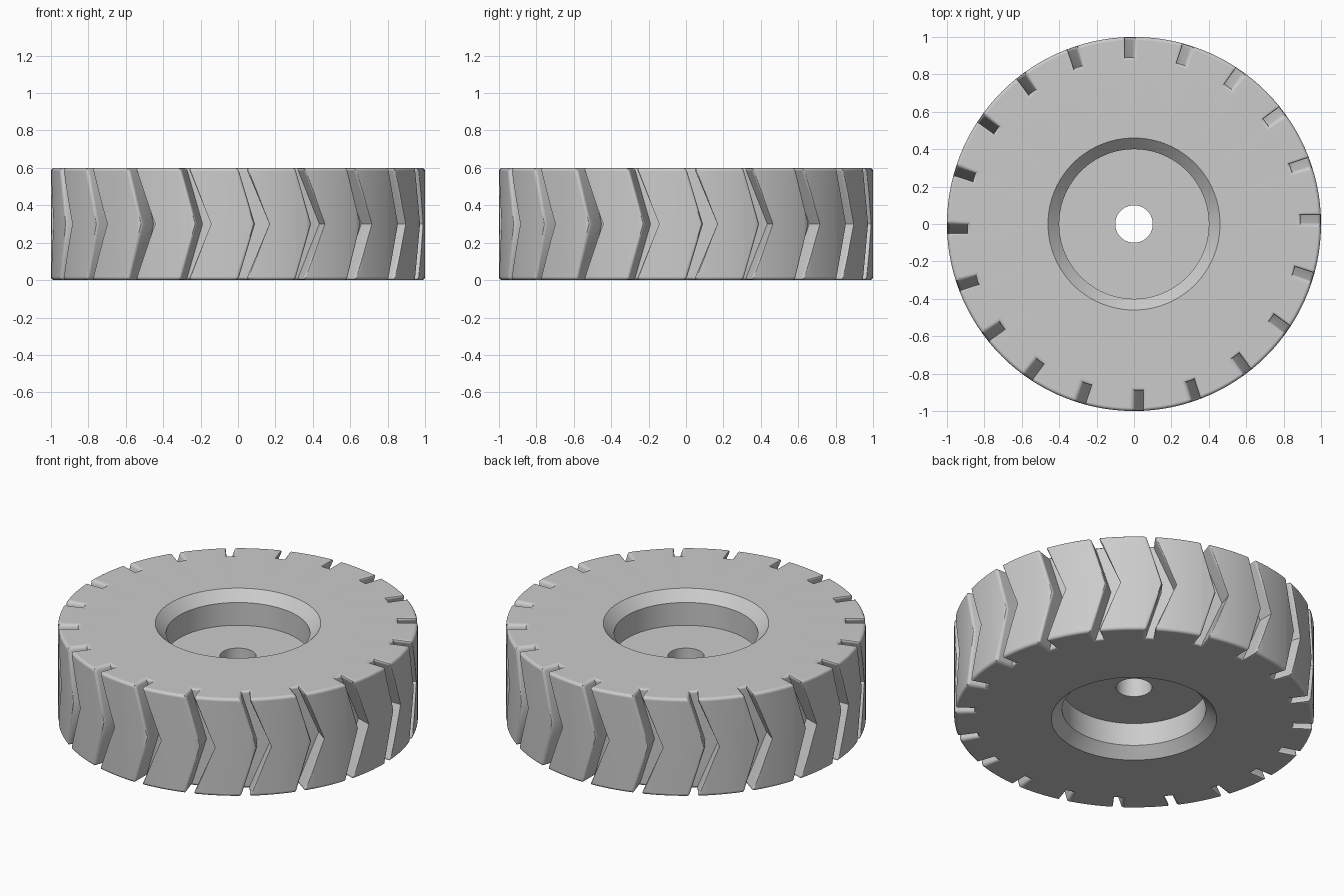
import bpy, bmesh, math
from mathutils import Matrix, Vector

old = bpy.data.objects.get("Cube")
if old:
    bpy.data.objects.remove(old, do_unlink=True)

HEIGHT, MID = 0.6, 0.3
ROUND = 0.018      # edge rounding
FLOOR = 0.89       # radius of the groove floor
GROOVES = 20
SEGMENTS = 120

mat = bpy.data.materials.new("plain_grey")
mat.use_nodes = True
grey = (0.6, 0.6, 0.6, 1)
mat.diffuse_color = grey
mat.node_tree.nodes["Principled BSDF"].inputs["Base Color"].default_value = grey


def make_object(name, bm):
    bmesh.ops.recalc_face_normals(bm, faces=bm.faces)
    mesh = bpy.data.meshes.new(name)
    bm.to_mesh(mesh)
    bm.free()
    mesh.materials.append(mat)
    obj = bpy.data.objects.new(name, mesh)
    bpy.context.collection.objects.link(obj)
    return obj


def lathe(name, profile):
    """Turn a closed (radius, z) profile around the z axis."""
    bm = bmesh.new()
    rings = []
    for i in range(SEGMENTS):
        a = 2 * math.pi * i / SEGMENTS
        rings.append([bm.verts.new((r * math.cos(a), r * math.sin(a), z)) for r, z in profile])
    n = len(profile)
    for i in range(SEGMENTS):
        a, b = rings[i], rings[(i + 1) % SEGMENTS]
        for j in range(n):
            k = (j + 1) % n
            bm.faces.new((a[j], b[j], b[k], a[k]))
    return make_object(name, bm)


def flare(depth):
    """Extra half-width of a rounded edge at a depth below the surface."""
    d = min(max(depth, 0), ROUND)
    return ROUND - math.sqrt(ROUND ** 2 - (ROUND - d) ** 2)


# Wheel body: axle hole, hub disc, chamfered rim and rounded tread edge
upper = [(0.1, 0.4), (0.4, 0.4), (0.4, HEIGHT - 0.06), (0.46, HEIGHT)]
for s in range(5):
    a = math.pi / 2 * (1 - s / 4)
    upper.append((1 - ROUND + ROUND * math.cos(a), HEIGHT - ROUND + ROUND * math.sin(a)))
lower = [(r, HEIGHT - z) for r, z in reversed(upper)]
wheel = lathe("wheel", upper + lower)

# Chevron groove cutters with flared, rounded lips
depths = [0.11, ROUND, ROUND * 0.55, ROUND * 0.2, 0, -0.05]
steps = [-0.04, 0, ROUND * 0.2, ROUND * 0.55, ROUND, MID]
rows = steps + [HEIGHT - z for z in reversed(steps[:-1])]


def groove_point(layer, z, side):
    end = flare(min(z, HEIGHT - z))
    t = 1 - abs(z - MID) / MID
    lip = max(end, flare(depths[layer]))
    x = 0.043 + 0.125 * t + lip if side else 0.09 * t - lip
    y = -FLOOR + end if layer == 0 else -1 + depths[layer]
    return Vector((x, y, z))


bm = bmesh.new()
L, R = len(depths), len(rows)
for g in range(GROOVES):
    turn = Matrix.Rotation(2 * math.pi * g / GROOVES, 3, "Z")
    v = [[[bm.verts.new(turn @ groove_point(l, z, s)) for s in (0, 1)] for z in rows]
         for l in range(L)]
    for l in range(L - 1):
        for s in (0, 1):          # side walls
            for r in range(R - 1):
                bm.faces.new((v[l][r][s], v[l + 1][r][s], v[l + 1][r + 1][s], v[l][r + 1][s]))
        for r in (0, R - 1):      # end caps
            bm.faces.new((v[l][r][0], v[l + 1][r][0], v[l + 1][r][1], v[l][r][1]))
    for l in (0, L - 1):          # floor and outer cap
        for r in range(R - 1):
            bm.faces.new((v[l][r][0], v[l][r][1], v[l][r + 1][1], v[l][r + 1][0]))
bmesh.ops.triangulate(bm, faces=bm.faces)
cutter = make_object("groove_cutter", bm)
cutter.hide_render = True

# Cut the tread
cut = wheel.modifiers.new("grooves", "BOOLEAN")
cut.operation = "DIFFERENCE"
cut.solver = "EXACT"
cut.object = cutter
bpy.ops.object.select_all(action="DESELECT")
bpy.context.view_layer.objects.active = wheel
wheel.select_set(True)
bpy.ops.object.modifier_apply(modifier=cut.name)
bpy.data.objects.remove(cutter, do_unlink=True)

# Smooth the rounded lips, keep the corners crisp
bpy.ops.object.shade_smooth_by_angle(angle=math.radians(35))
weighted = wheel.modifiers.new("weighted_normals", "WEIGHTED_NORMAL")
weighted.keep_sharp = True
